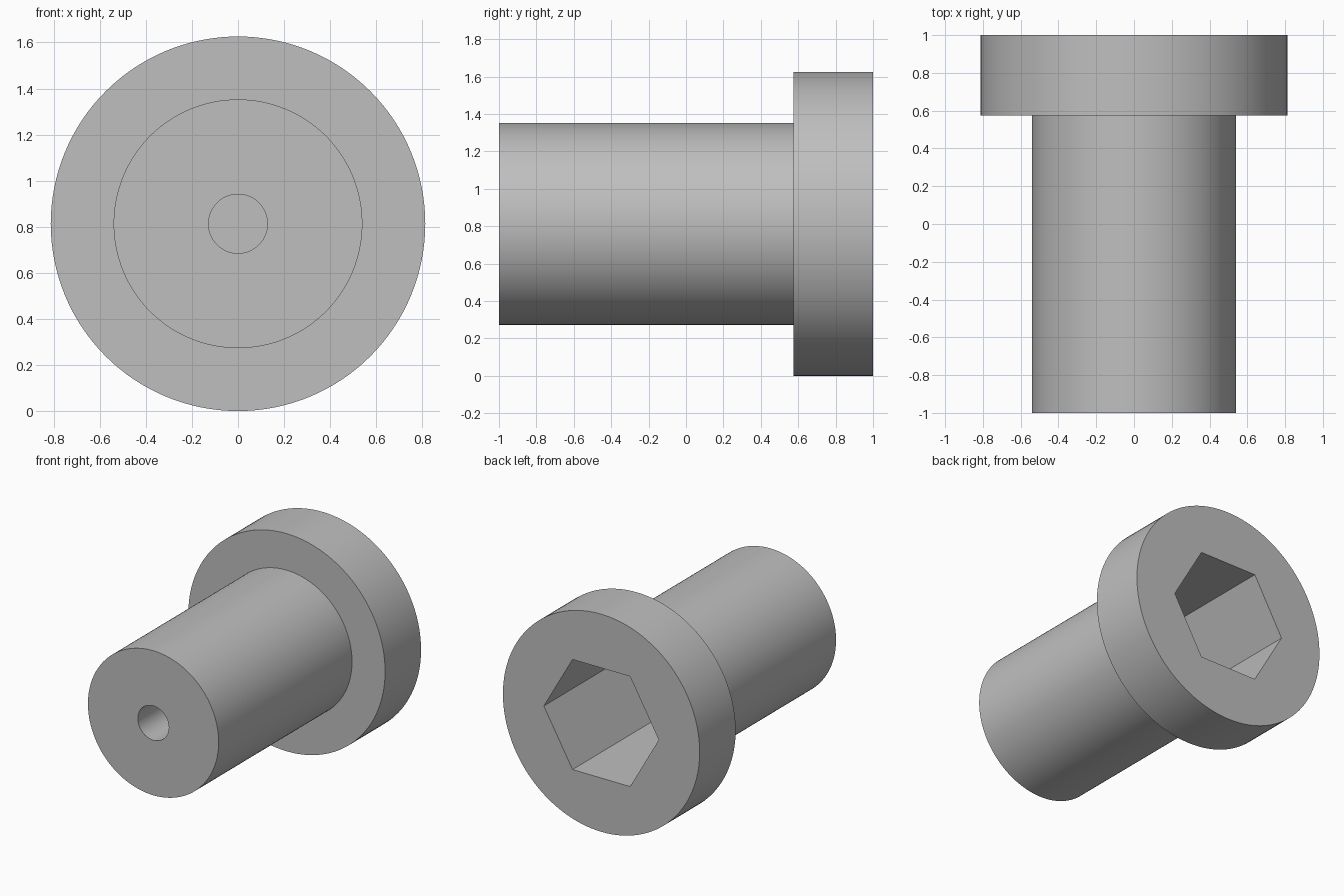
import bpy
import bmesh
from math import radians, tau
from mathutils import Matrix, Vector

cube = bpy.data.objects.get("Cube")
if cube:
    bpy.data.objects.remove(cube, do_unlink=True)

HEAD_R, SHANK_R, BORE_R, SOCKET_R = 0.813, 0.54, 0.128, 0.475
FRONT, SHOULDER, BACK = -1.0, 0.575, 1.0
BORE_DEPTH, SOCKET_DEPTH = 0.5, 1.1
AXIS = Vector((0, 0, HEAD_R))

steel = bpy.data.materials.new("grey steel")
steel.use_nodes = True
steel.diffuse_color = (0.52, 0.52, 0.52, 1)
steel.node_tree.nodes["Principled BSDF"].inputs["Base Color"].default_value = steel.diffuse_color


def add_object(name, bm):
    bmesh.ops.recalc_face_normals(bm, faces=bm.faces)
    mesh = bpy.data.meshes.new(name)
    bm.to_mesh(mesh)
    bm.free()
    mesh.materials.append(steel)
    obj = bpy.data.objects.new(name, mesh)
    bpy.context.collection.objects.link(obj)
    return obj


def lathe(name, profile, steps=128):
    """Spin (radius, y) points around the horizontal axis."""
    bm = bmesh.new()
    verts = [bm.verts.new((r, y, HEAD_R)) for r, y in profile]
    edges = [bm.edges.new(pair) for pair in zip(verts, verts[1:])]
    bmesh.ops.spin(bm, geom=verts + edges, cent=AXIS, axis=(0, 1, 0),
                   angle=tau, steps=steps, use_merge=True)
    bmesh.ops.remove_doubles(bm, verts=bm.verts, dist=0.0001)
    return add_object(name, bm)


# Head, shank and blind front bore
bolt = lathe("socket_bolt", [
    (0, FRONT + BORE_DEPTH), (BORE_R, FRONT + BORE_DEPTH), (BORE_R, FRONT),
    (SHANK_R, FRONT), (SHANK_R, SHOULDER), (HEAD_R, SHOULDER),
    (HEAD_R, BACK), (0, BACK)])

# Hexagonal socket cut into the back of the head, corners pointing sideways
bm = bmesh.new()
length = SOCKET_DEPTH + 0.2
bmesh.ops.create_cone(bm, cap_ends=True, segments=6, radius1=SOCKET_R,
                      radius2=SOCKET_R, depth=length)
if max(v.co.x for v in bm.verts) < SOCKET_R - 0.01:
    bmesh.ops.rotate(bm, verts=bm.verts, matrix=Matrix.Rotation(radians(30), 3, "Z"))
bmesh.ops.rotate(bm, verts=bm.verts, matrix=Matrix.Rotation(radians(90), 3, "X"))
bmesh.ops.translate(bm, verts=bm.verts,
                    vec=AXIS + Vector((0, BACK - SOCKET_DEPTH + length / 2, 0)))
cutter = add_object("socket_cutter", bm)
cutter.hide_render = True

cut = bolt.modifiers.new("hex socket", "BOOLEAN")
cut.operation = "DIFFERENCE"
cut.solver = "EXACT"
cut.object = cutter

bpy.ops.object.select_all(action="DESELECT")
bolt.select_set(True)
bpy.context.view_layer.objects.active = bolt
bpy.ops.object.modifier_apply(modifier=cut.name)
bpy.data.objects.remove(cutter, do_unlink=True)
bpy.ops.object.shade_smooth_by_angle(angle=radians(30))
